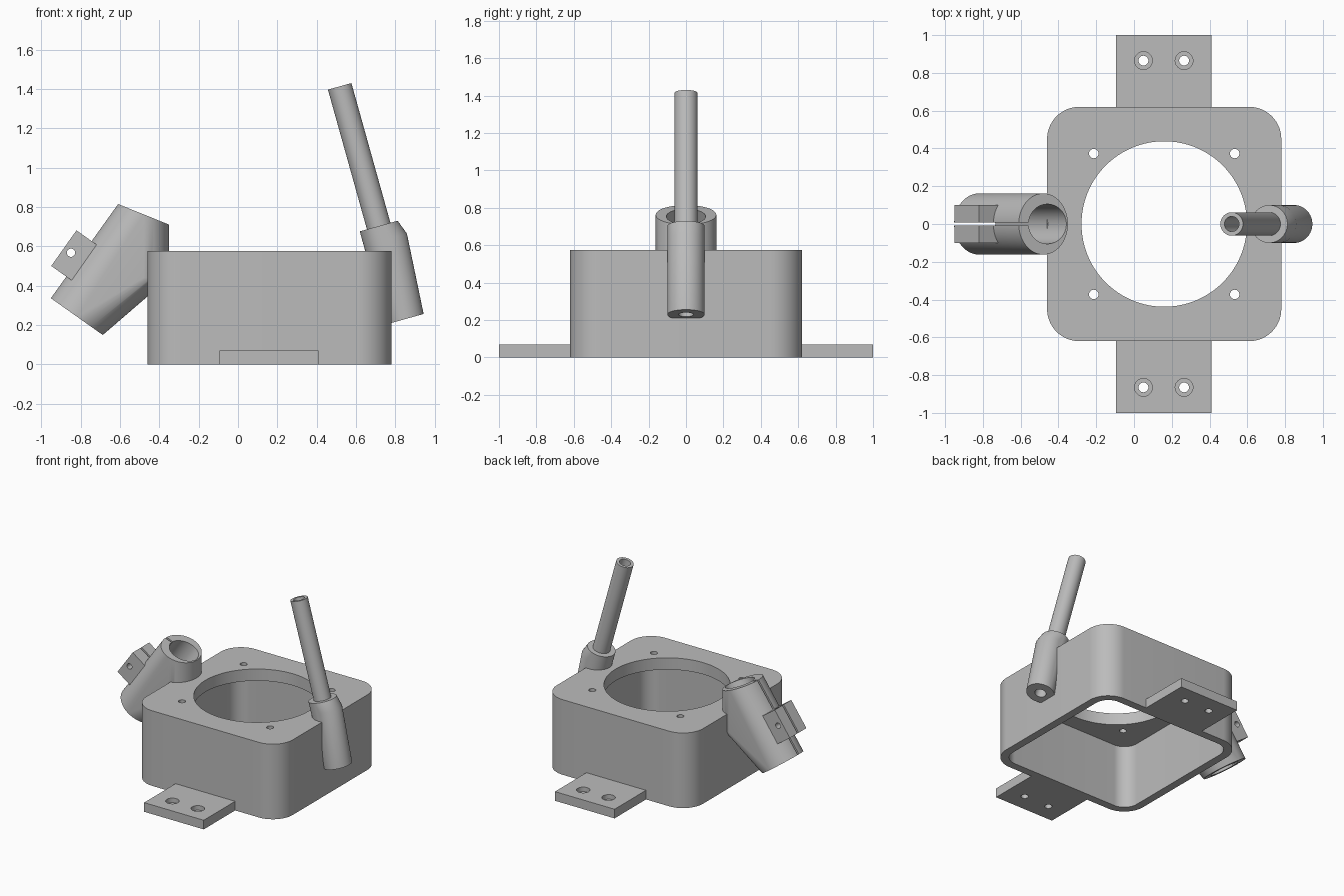
import bpy, bmesh, math
from mathutils import Matrix, Vector

if "Cube" in bpy.data.objects:
    bpy.data.objects.remove(bpy.data.objects["Cube"])

grey = bpy.data.materials.new("plain_grey")
grey.diffuse_color = (0.5, 0.5, 0.5, 1)
grey.use_nodes = True
grey.node_tree.nodes["Principled BSDF"].inputs["Base Color"].default_value = grey.diffuse_color


def disc(r, z, x=0, y=0, n=64, ry=None):
    ry = ry or r
    return [Vector((x + r * math.cos(2 * math.pi * i / n),
                    y + ry * math.sin(2 * math.pi * i / n), z)) for i in range(n)]


def hull(name, pts, mat=Matrix()):
    """Convex solid around a set of points."""
    bm = bmesh.new()
    for p in pts:
        bm.verts.new(mat @ p)
    res = bmesh.ops.convex_hull(bm, input=bm.verts)
    junk = {g for g in res["geom_interior"] + res["geom_unused"]
            if isinstance(g, bmesh.types.BMVert) and g.is_valid}
    bmesh.ops.delete(bm, geom=list(junk), context='VERTS')
    bmesh.ops.dissolve_limit(bm, angle_limit=0.002, verts=bm.verts, edges=bm.edges)
    bmesh.ops.recalc_face_normals(bm, faces=bm.faces)
    me = bpy.data.meshes.new(name)
    bm.to_mesh(me)
    bm.free()
    ob = bpy.data.objects.new(name, me)
    bpy.context.collection.objects.link(ob)
    me.materials.append(grey)
    return ob


def cylinder(name, r, z0, z1, x=0, y=0, mat=Matrix(), n=64):
    return hull(name, disc(r, z0, x, y, n) + disc(r, z1, x, y, n), mat)


def box(name, x, y, z, mat=Matrix()):
    return hull(name, [Vector((a, b, c)) for a in x for b in y for c in z], mat)


def rounded_box(name, cx, hx, hy, r, z0, z1):
    pts = []
    for sx in (-1, 1):
        for sy in (-1, 1):
            for z in (z0, z1):
                pts += disc(r, z, cx + sx * (hx - r), sy * (hy - r))
    return hull(name, pts)


def combine(ob, other, op='DIFFERENCE', keep=False):
    m = ob.modifiers.new("cut", 'BOOLEAN')
    m.object, m.operation, m.solver = other, op, 'EXACT'
    bpy.context.view_layer.objects.active = ob
    bpy.ops.object.modifier_apply(modifier=m.name)
    if not keep:
        bpy.data.objects.remove(other, do_unlink=True)


CX = 0.16
parts = []

# Hollow housing, open below, with a round opening and four screw holes on top
housing = rounded_box("housing", CX, 0.62, 0.62, 0.17, 0, 0.575)
cavity = rounded_box("cavity_cutter", CX, 0.56, 0.56, 0.11, -0.1, 0.485)
cavity.hide_render = True
combine(housing, cavity, keep=True)
combine(housing, cylinder("opening", 0.438, 0.3, 0.8, CX, n=128))
for sx in (-1, 1):
    for sy in (-1, 1):
        combine(housing, cylinder("screw", 0.025, 0.3, 0.8, CX + sx * 0.373, sy * 0.373, n=24))
parts.append(housing)

# Mounting tabs with counterbored holes
for side, s in (("front", -1), ("back", 1)):
    tab = box(side + "_mounting_tab", (-0.095, 0.41), (s * 0.6, s * 1.0), (0, 0.07))
    for x in (0.05, 0.265):
        combine(tab, cylinder("hole", 0.026, -0.1, 0.2, x, s * 0.865, n=32))
        combine(tab, cylinder("bore", 0.047, 0.035, 0.2, x, s * 0.865, n=32))
    parts.append(tab)

# Tilted clamp on the left: slanted barrel blended into the housing wall
tilt = Matrix.Translation((-0.82, 0, 0.2425)) @ Matrix.Rotation(math.radians(35.3), 4, 'Y')
top = disc(0.13, 0, -0.48, ry=0.162)
for p in top:
    p.z = 0.71 + 0.105 * (-0.35 - p.x) / 0.26
clamp = hull("clamp_barrel", [tilt @ p for p in disc(0.162, 0)]
             + top + disc(0.13, 0.44, -0.48, ry=0.162))
combine(clamp, cavity, keep=True)
ears = box("ears", (-0.255, -0.12), (-0.1, 0.1), (0.135, 0.357), tilt)
combine(clamp, ears, 'UNION')
combine(clamp, cylinder("bore", 0.105, -0.2, 0.9, mat=tilt))
combine(clamp, box("slit", (-0.4, -0.05), (-0.007, 0.007), (-0.2, 0.9), tilt))
cross = tilt @ Matrix.Translation((-0.212, 0, 0.248)) @ Matrix.Rotation(math.pi / 2, 4, 'X')
combine(clamp, cylinder("bolt", 0.021, -0.3, 0.3, mat=cross, n=24))
parts.append(clamp)

# Tilted rod socket on the right
lean = Matrix.Translation((0.848, 0, 0.229)) @ Matrix.Rotation(math.radians(-15.6), 4, 'Y')
socket = hull("rod_socket", disc(0.1, 0) + disc(0.1, 0.492) + disc(0.1, 0.417, 0.028), lean)
combine(socket, cavity, keep=True)
combine(socket, cylinder("bore", 0.04, -0.2, 0.9, mat=lean))
parts.append(socket)

# Hollow rod
rod = cylinder("hollow_rod", 0.062, 0.4, 1.23, mat=lean)
combine(rod, cylinder("bore", 0.04, 0.2, 1.5, mat=lean))
parts.append(rod)

bpy.data.objects.remove(cavity, do_unlink=True)

# Smooth curved walls, keep edges crisp
bpy.ops.object.select_all(action='DESELECT')
for ob in parts:
    ob.select_set(True)
bpy.context.view_layer.objects.active = housing
bpy.ops.object.shade_smooth_by_angle(angle=math.radians(25))
